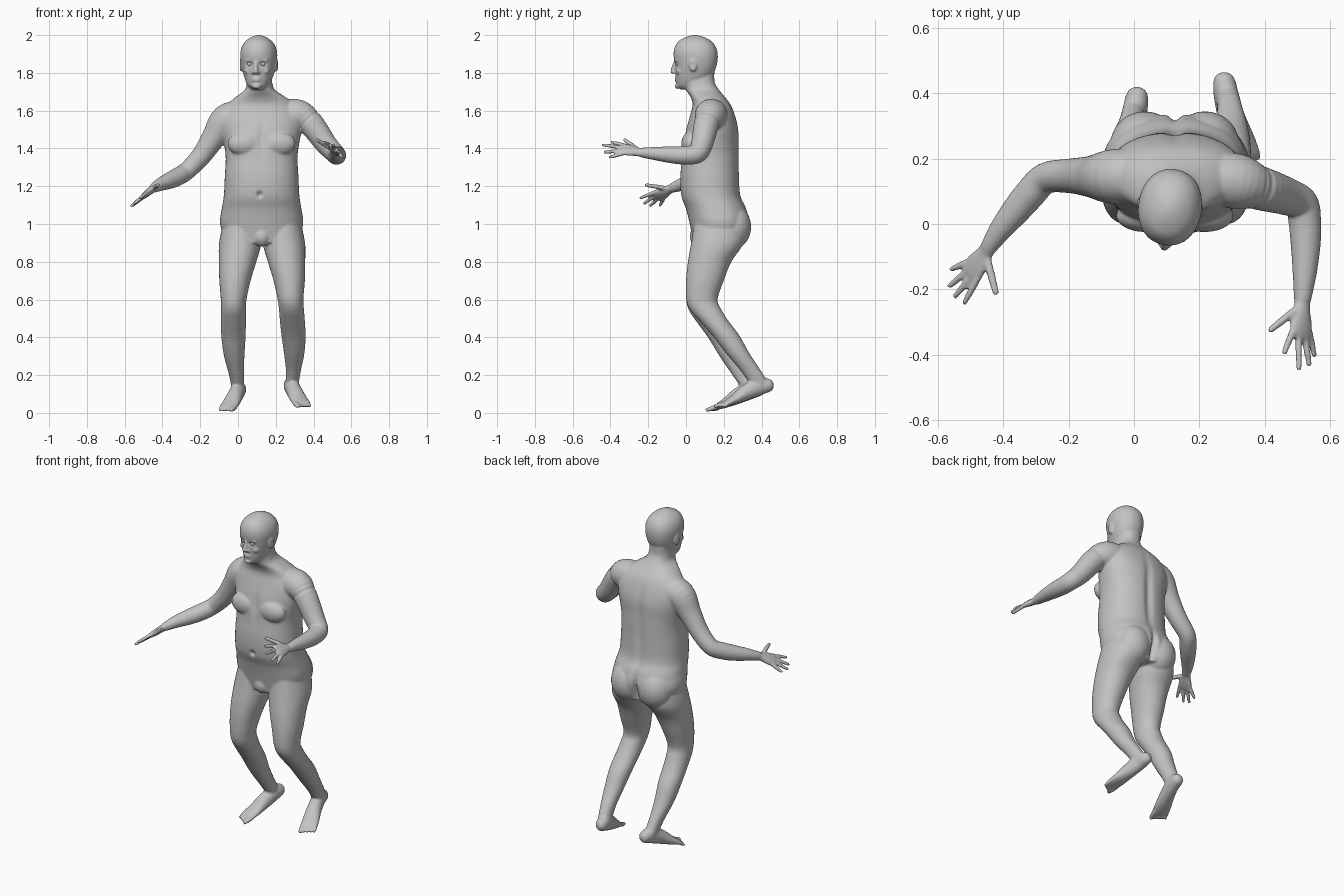
import bpy, bmesh, math
from mathutils import Vector, Matrix

if "Cube" in bpy.data.objects:
    bpy.data.objects.remove(bpy.data.objects["Cube"])

skin = bpy.data.materials.new("plain grey")
skin.use_nodes = True
GREY = (0.55, 0.55, 0.55, 1)
skin.diffuse_color = GREY
skin.node_tree.nodes["Principled BSDF"].inputs["Base Color"].default_value = GREY

MID = 0.125                      # body centre line
bm = bmesh.new()


def resample(rows, steps=5):
    """Smooth curve through rows of numbers."""
    out = []
    for i in range(len(rows) - 1):
        p0, p1 = rows[max(i - 1, 0)], rows[i]
        p2, p3 = rows[i + 1], rows[min(i + 2, len(rows) - 1)]
        for s in range(steps):
            t = s / steps
            out.append([b + t / 2 * (c - a + t * (2*a - 5*b + 4*c - d + t * (3*b - a - 3*c + d)))
                        for a, b, c, d in zip(p0, p1, p2, p3)])
    return out + [list(rows[-1])]


def loft(rows, side=None, power=2.0, sides=32, place=None):
    """Rows are x, y, z, half width, half depth; level rings unless a side axis is given."""
    rows = resample(rows)
    pts = [Vector(r[:3]) for r in rows]
    rings = []
    for i, r in enumerate(rows):
        u, v = Vector((1, 0, 0)), Vector((0, 1, 0))
        if side is not None:
            t = (pts[min(i + 1, len(pts) - 1)] - pts[max(i - 1, 0)]).normalized()
            v = t.cross(side).normalized()
            u = v.cross(t)
        ring = []
        for k in range(sides):
            c, s = math.cos(math.tau * k / sides), math.sin(math.tau * k / sides)
            c = math.copysign(abs(c) ** (2 / power), c)
            s = math.copysign(abs(s) ** (2 / power), s)
            p = pts[i] + u * c * max(r[3], 0.003) + v * s * max(r[4], 0.003)
            ring.append(bm.verts.new(place @ p if place else p))
        rings.append(ring)
    for a, b in zip(rings, rings[1:]):
        for k in range(sides):
            bm.faces.new((a[k], a[(k + 1) % sides], b[(k + 1) % sides], b[k]))
    bm.faces.new(rings[0])
    bm.faces.new(rings[-1])


def blob(centre, radii, place=None):
    m = Matrix.Translation(centre) @ Matrix.Diagonal((*radii, 1))
    bmesh.ops.create_uvsphere(bm, u_segments=24, v_segments=16, radius=1,
                              matrix=place @ m if place else m)


def digit(base, tip, r):
    """Finger or toe with a round tip."""
    base, tip = Vector(base), Vector(tip)
    side = (tip - base).cross(Vector((0.3, 0.1, 1)))
    mid = base.lerp(tip, 0.5)
    loft([(*base, r, r), (*mid, r, r), (*tip.lerp(base, 0.1), r * .8, r * .8)], side, sides=12)
    blob(tip.lerp(base, 0.1), (r * .85,) * 3)


# torso and neck: z, front y, back y, half width
torso = [(.90, .04, .30, .19), (1.0, .02, .335, .22), (1.08, .0, .32, .211),
         (1.15, -.025, .29, .2), (1.25, -.03, .283, .195), (1.35, -.02, .282, .19),
         (1.42, -.015, .28, .198), (1.5, .0, .278, .212), (1.57, .02, .262, .213),
         (1.63, .035, .238, .18), (1.67, .025, .208, .135), (1.71, .0, .175, .08),
         (1.75, -.01, .152, .068), (1.8, -.01, .15, .066)]
loft([(MID - max(0, z - 1.6) * .08, (f + b) / 2, z, w, (b - f) / 2) for z, f, b, w in torso],
     power=2.3, sides=48)
for s in (-1, 1):
    blob((MID + s * .09, .025, 1.425), (.09, .05, .065))      # chest
    blob((MID + s * .092, .245, .985), (.105, .1, .12))       # buttock
blob((MID, .065, .935), (.05, .045, .055))                    # groin

# legs: x, y, z, half width, half depth of the right one
leg = [(.025, .175, 1.02, .1, .13), (.012, .165, .9, .112, .138), (-.002, .125, .8, .099, .115),
       (-.016, .1, .7, .083, .1), (-.023, .084, .6, .068, .083), (-.024, .1, .54, .066, .083),
       (-.024, .135, .48, .066, .077), (-.024, .188, .4, .064, .072),
       (-.02, .24, .3, .054, .062), (-.008, .3, .2, .039, .054), (0, .345, .13, .035, .05)]
foot = [(.012, .408, .125, .016, .016), (.009, .39, .125, .034, .036), (.002, .34, .12, .038, .048),
        (-.015, .275, .09, .042, .042), (-.035, .215, .055, .048, .027),
        (-.05, .172, .034, .05, .016), (-.055, .155, .026, .046, .011)]


def leg_point(x, y, z, left):
    if not left:
        return x, y, z
    t = min(max((.6 - z) / .4, 0), 1)
    return 2 * MID + .005 - x + .03 * t, y + .045 * t, z + .02 * t


for left in (False, True):
    loft([(*leg_point(*r[:3], left), *r[3:]) for r in leg], power=2.1)
    across = Vector((.95, .29 if left else -.29, 0))
    loft([(*leg_point(*r[:3], left), *r[3:]) for r in foot], across)
    blob(leg_point(.009, .388, .125, left), (.034, .032, .036))
    for i in range(5):                                        # toes, big one first
        t = .036 - i * .019
        base = (-.05 + .95 * t, .172 - .29 * t, .032)
        n = .058 - .007 * i
        tip = (base[0] - .29 * n, base[1] - .93 * n, .014)
        digit(leg_point(*base, left), leg_point(*tip, left), .0135 if i == 0 else .0095)

# arms: x, y, z, radius
left_arm = [(.22, .145, 1.575, .08), (.315, .13, 1.575, .085), (.383, .11, 1.535, .069),
            (.465, .085, 1.425, .058), (.512, .062, 1.375, .052), (.522, .01, 1.364, .05),
            (.525, -.06, 1.365, .046), (.522, -.15, 1.372, .037), (.515, -.235, 1.378, .026)]
right_arm = [(.03, .15, 1.575, .08), (-.062, .145, 1.55, .084), (-.13, .145, 1.455, .064),
             (-.195, .147, 1.36, .053), (-.27, .14, 1.282, .048), (-.32, .09, 1.25, .048),
             (-.362, .04, 1.23, .044), (-.41, -.02, 1.21, .035), (-.447, -.075, 1.19, .025)]
# fingertips from thumb to little finger
left_tips = [(.41, -.33, 1.45), (.457, -.4, 1.435), (.505, -.452, 1.42),
             (.538, -.44, 1.38), (.553, -.408, 1.352)]
right_tips = [(-.42, -.22, 1.208), (-.522, -.247, 1.135), (-.553, -.228, 1.105),
              (-.57, -.195, 1.092), (-.562, -.14, 1.095)]

for arm, tips in ((left_arm, left_tips), (right_arm, right_tips)):
    tips = [Vector(t) for t in tips]
    wrist = Vector(arm[-1][:3])
    reach = tips[2] - wrist
    way = reach.normalized()
    across = tips[4] - tips[1]
    across = (across - way * across.dot(way)).normalized()
    loft([(*r, r[3]) for r in arm], across)
    palm = [(-.06, .026, .024), (.1, .027, .02), (.3, .04, .018), (.47, .042, .014), (.53, .036, .01)]
    loft([(*(wrist + reach * k), w, d) for k, w, d in palm], across)
    digit(wrist + reach * .12 - across * .018, tips[0], .0125)
    for i, tip in enumerate(tips[1:]):
        digit(wrist + reach * (.46 - .03 * abs(i - 1)) + across * (i - 1.5) * .021, tip, .0108)

# head: z, front y, back y, half width, turned a little to its right
turn = Matrix.Translation((.11, .05, 0)) @ Matrix.Rotation(math.radians(-8), 4, 'Z')
skull = [(1.712, -.03, .03, .028), (1.73, -.046, .07, .05), (1.76, -.052, .115, .068),
         (1.8, -.055, .147, .082), (1.85, -.06, .165, .093), (1.9, -.066, .168, .097),
         (1.94, -.058, .157, .088), (1.97, -.037, .132, .067), (1.99, .0, .095, .038),
         (2.0, .035, .06, .01)]
loft([(0, (f + b) / 2 - .05, z, w, (b - f) / 2) for z, f, b, w in skull], power=2.15, sides=48, place=turn)
loft([(0, -.103, 1.865, .009, .012), (0, -.113, 1.83, .011, .016), (0, -.12, 1.806, .014, .015)],
     place=turn)
blob((0, -.12, 1.806), (.014, .014, .011), turn)              # nose tip
blob((0, -.096, 1.73), (.024, .014, .015), turn)              # chin
for z in (1.772, 1.76):
    blob((0, -.1, z), (.025, .011, .007), turn)               # lips
for s in (-1, 1):
    blob((s * .015, -.108, 1.802), (.009, .013, .009), turn)  # nostril
    blob((s * .034, -.092, 1.866), (.028, .014, .009), turn)  # brow
    blob((s * .045, -.078, 1.81), (.022, .02, .018), turn)    # cheek
    blob((s * .094, .0, 1.842), (.011, .021, .036), turn)     # ear

# fuse everything into one skin
bmesh.ops.recalc_face_normals(bm, faces=bm.faces)
rough = bpy.data.meshes.new("rough")
bm.to_mesh(rough)
bm.free()
body = bpy.data.objects.new("body", rough)
bpy.context.collection.objects.link(body)
fuse = body.modifiers.new("fuse", 'REMESH')
fuse.mode, fuse.voxel_size = 'VOXEL', .006
soften = body.modifiers.new("soften", 'SMOOTH')
soften.factor, soften.iterations = .5, 5
mesh = bpy.data.meshes.new_from_object(body.evaluated_get(bpy.context.evaluated_depsgraph_get()))
body.modifiers.clear()
body.data = mesh
bpy.data.meshes.remove(rough)


def press(centre, radii, push):
    """Push the skin in or out with a soft falloff."""
    for v in mesh.vertices:
        d = sum(((a - b) / r) ** 2 for a, b, r in zip(v.co, centre, radii))
        if d < 6:
            v.co += Vector(push) * math.exp(-d)


press((MID, .28, 1.33), (.025, .06, .22), (0, -.014, 0))      # spine
press((MID, .33, .97), (.016, .08, .08), (0, -.03, 0))        # seat cleft
press((MID, -.02, 1.45), (.02, .05, .07), (0, .01, 0))        # breastbone
press((MID - .01, -.03, 1.155), (.013, .03, .015), (0, .018, 0))  # navel
for s in (-1, 1):
    press(turn @ Vector((s * .034, -.105, 1.847)), (.018, .03, .011), (0, .012, 0))  # eye socket
    press(turn @ Vector((s * .108, -.002, 1.842)), (.01, .011, .018), (-s * .008, 0, 0))  # ear bowl

mesh.materials.clear()
mesh.materials.append(skin)
mesh.polygons.foreach_set("use_smooth", [True] * len(mesh.polygons))

# eyes
for s, name in ((-1, "right_eye"), (1, "left_eye")):
    bpy.ops.mesh.primitive_uv_sphere_add(segments=20, ring_count=12, radius=.013,
                                         location=turn @ Vector((s * .034, -.09, 1.847)))
    eye = bpy.context.object
    eye.name = name
    eye.data.materials.append(skin)
    bpy.ops.object.shade_smooth()
